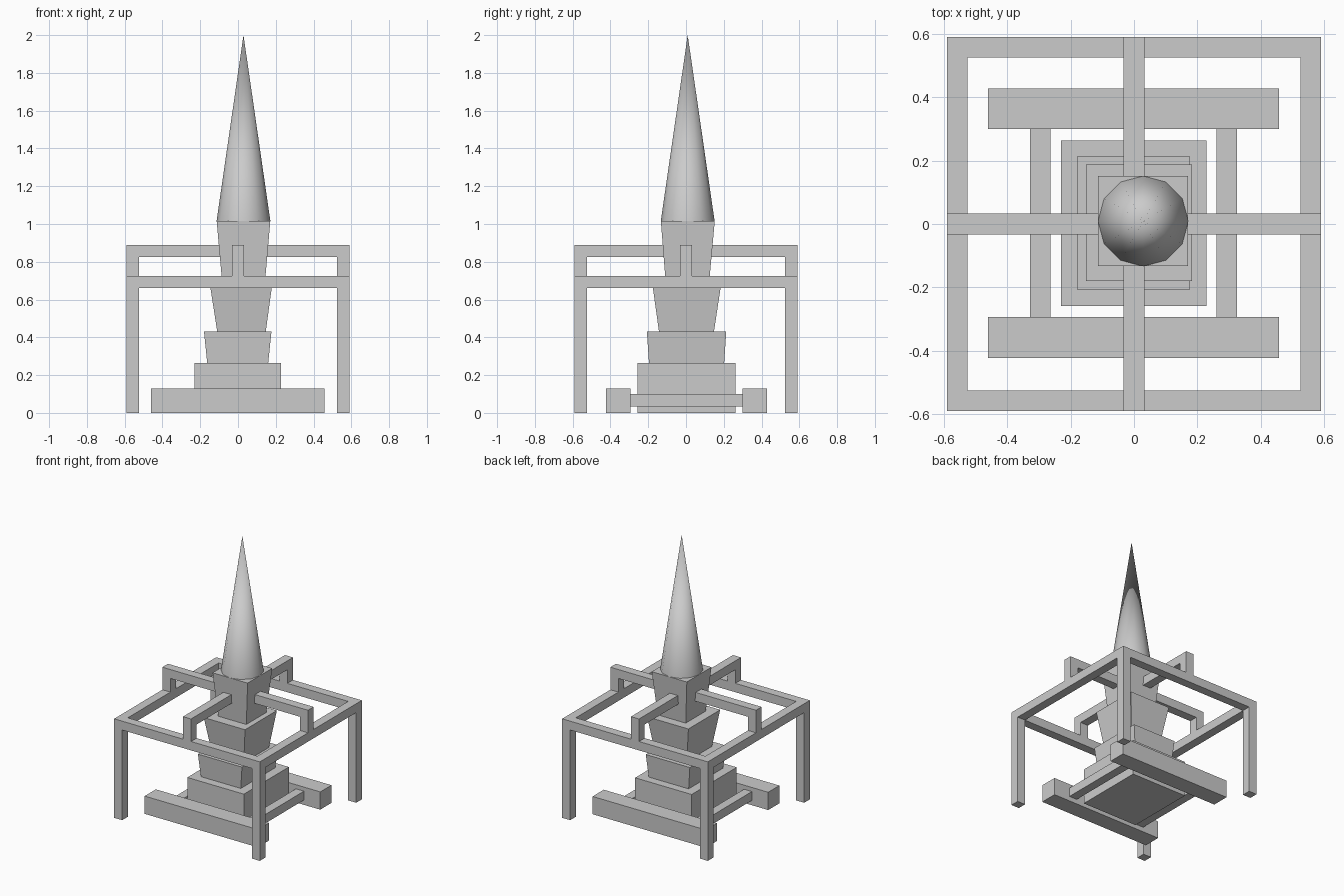
import bpy
import bmesh
import math

cube = bpy.data.objects.get("Cube")
if cube:
    bpy.data.objects.remove(cube, do_unlink=True)

stone = bpy.data.materials.new("light_grey")
stone.use_nodes = True
GREY = (0.6, 0.6, 0.6, 1.0)
stone.diffuse_color = GREY
stone.node_tree.nodes["Principled BSDF"].inputs["Base Color"].default_value = GREY


def add_object(name, bm):
    bmesh.ops.recalc_face_normals(bm, faces=bm.faces)
    mesh = bpy.data.meshes.new(name)
    bm.to_mesh(mesh)
    bm.free()
    mesh.materials.append(stone)
    obj = bpy.data.objects.new(name, mesh)
    bpy.context.collection.objects.link(obj)
    return obj


def block(name, x, y, z, top_x=None, top_y=None):
    """Box from (min, max) ranges; a different top range makes it flare."""
    bm = bmesh.new()
    bmesh.ops.create_cube(bm, size=1)
    for v in bm.verts:
        up = v.co.z > 0
        rx = top_x if up and top_x else x
        ry = top_y if up and top_y else y
        v.co = (rx[v.co.x > 0], ry[v.co.y > 0], z[up])
    return add_object(name, bm)


# Outer frame: half size, inner half size and beam heights
OUT, INN = 0.59, 0.525
RAIL = (0.66, 0.725)
BRACE = (0.825, 0.89)
HALF = 0.0325
sides = (("right", -OUT, -INN), ("left", INN, OUT))
ends = (("front", -OUT, -INN), ("back", INN, OUT))

# Corner legs
for xn, x0, x1 in sides:
    for yn, y0, y1 in ends:
        block(f"{yn}_{xn}_leg", (x0, x1), (y0, y1), (0, RAIL[0]))

# Rails with short posts that carry the raised braces
for n, a, b in ends:
    block(f"{n}_rail", (-OUT, OUT), (a, b), RAIL)
    block(f"{n}_post", (-HALF, HALF), (a, b), (RAIL[1], BRACE[0]))
for n, a, b in sides:
    block(f"{n}_rail", (a, b), (-INN, INN), RAIL)
    block(f"{n}_post", (a, b), (-HALF, HALF), (RAIL[1], BRACE[0]))

# Crossed braces running into the tower
block("cross_brace", (-OUT, OUT), (-HALF, HALF), BRACE)
block("front_brace", (-HALF, HALF), (-OUT, -HALF), BRACE)
block("back_brace", (-HALF, HALF), (HALF, OUT), BRACE)

# Ground beams and the thin bars joining them
block("front_ground_beam", (-0.46, 0.457), (-0.423, -0.294), (0, 0.13))
block("back_ground_beam", (-0.46, 0.457), (0.299, 0.428), (0, 0.13))
block("right_tie_bar", (-0.328, -0.264), (-0.294, 0.299), (0.035, 0.10))
block("left_tie_bar", (0.26, 0.325), (-0.294, 0.299), (0.035, 0.10))

# Stacked tower, each upper tier flaring outward
block("plinth", (-0.23, 0.228), (-0.258, 0.263), (0, 0.265))
block("lower_tier", (-0.163, 0.16), (-0.196, 0.202), (0.265, 0.43),
      (-0.18, 0.177), (-0.207, 0.213))
block("middle_tier", (-0.11, 0.147), (-0.143, 0.148), (0.43, 0.695),
      (-0.151, 0.183), (-0.18, 0.188))
block("upper_tier", (-0.084, 0.143), (-0.108, 0.123), (0.695, 1.015),
      (-0.113, 0.171), (-0.133, 0.152))

# Twelve-sided spire
bm = bmesh.new()
bmesh.ops.create_cone(bm, cap_ends=True, segments=12,
                      radius1=0.1425, radius2=0, depth=0.985)
bmesh.ops.remove_doubles(bm, verts=bm.verts, dist=0.0001)
spire = add_object("spire", bm)
spire.location = (0.029, 0.009, 1.015 + 0.985 / 2)
bpy.ops.object.select_all(action="DESELECT")
spire.select_set(True)
bpy.context.view_layer.objects.active = spire
bpy.ops.object.shade_smooth_by_angle(angle=math.radians(40))
